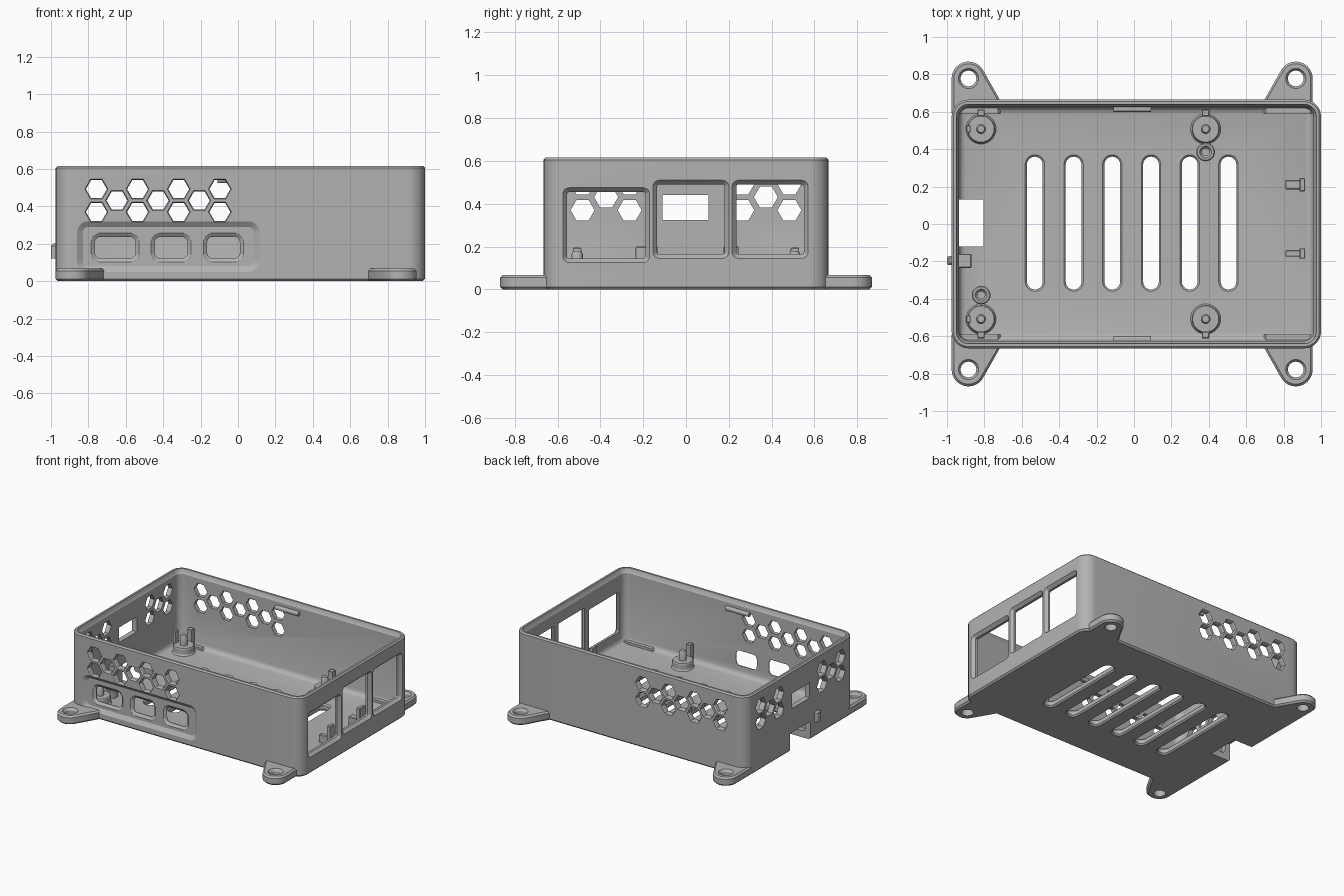
import bpy, bmesh
from math import sin, cos, pi, radians

old = bpy.data.objects.get("Cube")
if old:
    bpy.data.objects.remove(old, do_unlink=True)

grey = bpy.data.materials.new("light_grey_plastic")
grey.use_nodes = True
GREY = (0.45, 0.45, 0.45, 1)
grey.diffuse_color = GREY
grey.node_tree.nodes["Principled BSDF"].inputs["Base Color"].default_value = GREY

# Outer faces of the case
LEFT, RIGHT, SIDE, TOP, WALL, FLOOR = 1.0, -0.975, 0.665, 0.615, 0.04, 0.05
MID = (LEFT + RIGHT) / 2


def rounded(u0, u1, v0, v1, r):
    """Rounded rectangle outline that can grow outward."""
    def shape(g):
        rad = max(r + g, 0.002)
        pts = []
        for k, (u, v) in enumerate(((u1, v1), (u0, v1), (u0, v0), (u1, v0))):
            su, sv = (1 if u == u1 else -1), (1 if v == v1 else -1)
            cu, cv = u + su * (g - rad), v + sv * (g - rad)
            for i in range(8):
                a = (k + i / 7) * pi / 2
                pts.append((cu + rad * cos(a), cv + rad * sin(a)))
        return pts
    return shape


def circle(u, v, r, n=32):
    def shape(g):
        return [(u + (r + g) * cos(2 * pi * i / n), v + (r + g) * sin(2 * pi * i / n))
                for i in range(n)]
    return shape


def loft(name, axis, shape, steps):
    """Closed solid through (depth, grow) sections along an axis."""
    place = {"x": lambda u, v, d: (d, u, v),
             "y": lambda u, v, d: (u, d, v),
             "z": lambda u, v, d: (u, v, d)}[axis]
    bm = bmesh.new()
    rings = [[bm.verts.new(place(u, v, d)) for u, v in shape(g)] for d, g in steps]
    for a, b in zip(rings, rings[1:]):
        for i in range(len(a)):
            j = (i + 1) % len(a)
            bm.faces.new((a[i], a[j], b[j], b[i]))
    bm.faces.new(rings[0])
    bm.faces.new(rings[-1])
    bmesh.ops.recalc_face_normals(bm, faces=bm.faces)
    mesh = bpy.data.meshes.new(name)
    bm.to_mesh(mesh)
    bm.free()
    mesh.materials.append(grey)
    ob = bpy.data.objects.new(name, mesh)
    bpy.context.collection.objects.link(ob)
    return ob


def box(name, x0, x1, y0, y1, z0, z1, r=0.004):
    return loft(name, "z", rounded(x0, x1, y0, y1, r), [(z0, 0), (z1 - r, 0), (z1, -r)])


def cut(target, cutter):
    bpy.context.view_layer.objects.active = target
    mod = target.modifiers.new("cut", "BOOLEAN")
    mod.operation, mod.solver, mod.object = "DIFFERENCE", "EXACT", cutter
    bpy.ops.object.modifier_apply(modifier=mod.name)
    bpy.data.objects.remove(cutter, do_unlink=True)


def hole(axis, shape, face, inward, grow, depth):
    """Cutter through a wall with a chamfered mouth on its outer face."""
    return loft("cutter", axis, shape, [(face - inward * 0.03, grow), (face, grow),
                                        (face + inward * depth, 0), (face + inward * 0.1, 0)])


# Open tray: outside skin, rim with lip, inner wall and floor fillet
case = loft("case_body", "z", rounded(RIGHT, LEFT, -SIDE, SIDE, 0.09), [
    (0, -0.012), (0.012, 0), (TOP - 0.01, 0), (TOP, -0.01), (TOP, -0.025),
    (TOP - 0.02, -0.03), (TOP - 0.035, -WALL), (0.085, -WALL),
    (0.068, -0.045), (0.056, -0.056), (FLOOR, -0.075)])

# Floor vent slots
for i in range(6):
    x = -0.53 + i * 0.207
    cut(case, loft("cutter", "z", rounded(x - 0.042, x + 0.042, -0.35, 0.36, 0.042),
                   [(-0.05, 0.01), (0, 0.01), (0.01, 0), (0.04, 0), (FLOOR, 0.01), (0.1, 0.01)]))


# Honeycomb vents
def honeycomb(axis, face, inward, start, columns):
    for c in range(columns):
        for z in ((0.492, 0.37) if c % 2 == 0 else (0.431,)):
            cut(case, hole(axis, circle(start + c * 0.11, z, 0.056, 6), face, inward, 0.006, 0.008))


honeycomb("y", -SIDE, 1, -0.757, 7)
honeycomb("y", SIDE, -1, -0.757, 7)
honeycomb("x", RIGHT, 1, -0.483, 3)
honeycomb("x", RIGHT, 1, 0.263, 3)

# Front recess and its three ports
cut(case, loft("cutter", "y", rounded(-0.83, 0.085, 0.08, 0.29, 0.03),
               [(-SIDE - 0.03, 0.03), (-SIDE, 0.03), (-SIDE + 0.02, 0)]))
for x0, x1 in ((-0.765, -0.548), (-0.445, -0.27), (-0.165, 0.01)):
    cut(case, hole("y", rounded(x0, x1, 0.122, 0.237, 0.03), -SIDE + 0.02, 1, 0.02, 0.014))

# Three big windows in the left end
for y0, y1, z0, z1 in ((-0.555, -0.19, 0.145, 0.455), (-0.135, 0.18, 0.165, 0.49),
                       (0.235, 0.55, 0.165, 0.49)):
    cut(case, hole("x", rounded(y0, y1, z0, z1, 0.01), LEFT, -1, 0.02, 0.022))

# Slot and bottom notch in the right end
cut(case, hole("x", rounded(-0.11, 0.105, 0.325, 0.44, 0.004), RIGHT, 1, 0, 0.02))
cut(case, box("cutter", -1.1, -0.805, -0.12, 0.13, -0.1, 0.14))

parts = [case]


# Screw ears at the four corners
def ear_shape(cx, cy, sx, sy):
    def shape(g):
        r = 0.09 + g
        pts = [(cx + sx * r, sy * 0.59)]
        for i in range(17):
            a = radians(149 * i / 16)
            pts.append((cx + sx * r * cos(a), cy + sy * r * sin(a)))
        pts += [(cx - sx * (0.17 + g), sy * 0.66), (cx - sx * (0.17 + g), sy * 0.59)]
        return pts
    return shape


for cx, sx, xname in ((-0.885, -1, "right"), (0.865, 1, "left")):
    for sy, yname in ((-1, "front"), (1, "back")):
        cy = sy * 0.778
        ear = loft(f"{yname}_{xname}_screw_ear", "z", ear_shape(cx, cy, sx, sy),
                   [(0, -0.012), (0.012, 0), (0.055, 0), (0.068, -0.012)])
        cut(ear, loft("cutter", "z", circle(cx, cy, 0.042),
                      [(-0.05, 0), (0.05, 0), (0.068, 0.012), (0.1, 0.012)]))
        parts.append(ear)

# Board standoffs with pin and snap tabs
for x in (-0.818, 0.383):
    for sy in (-1, 1):
        y = sy * 0.508
        parts.append(loft("standoff", "z", circle(x, y, 0.07),
                          [(0.045, 0.014), (0.06, 0.004), (0.1, 0.004), (0.106, 0)]))
        parts.append(loft("standoff_pin", "z", circle(x, y, 0.026),
                          [(0.1, 0), (0.165, 0), (0.18, -0.008)]))
        ends = sorted((sy * 0.575, sy * 0.612))
        parts.append(box("standoff_tab", x - 0.02, x + 0.02, *ends, 0.045, 0.195))
        if x < 0:
            parts.append(box("standoff_side_tab", x - 0.078, x - 0.055, y - 0.02, y + 0.02,
                             0.045, 0.195))

# Small blind screw bosses
for x, y in ((-0.817, -0.38), (0.383, 0.385)):
    parts.append(loft("screw_boss", "z", circle(x, y, 0.05, 24),
                      [(0.045, 0), (0.1, 0), (0.106, -0.006), (0.106, -0.018),
                       (0.09, -0.03), (0.055, -0.03)]))

# Board clips beside the left end, each a post with a hook
for y0, y1 in ((0.175, 0.245), (-0.185, -0.13)):
    parts.append(box("board_clip_post", 0.885, 0.915, y0, y1, 0.045, 0.2))
    parts.append(box("board_clip_hook", 0.81, 0.89, y0 + 0.01, y1 - 0.01, 0.045, 0.11))

# Clip through the right end
parts.append(box("end_clip_outside", -1.0, -0.93, -0.22, -0.17, 0.12, 0.2, 0.012))
parts.append(box("end_clip_inside", -0.945, -0.87, -0.235, -0.16, 0.045, 0.2))

# Lid latch ridges under the rim, front and back
for sy in (-1, 1):
    y0, y1 = sorted((sy * 0.6, sy * 0.635))
    parts.append(loft("lid_latch_ridge", "x", rounded(y0, y1, 0.525, 0.555, 0.012),
                      [(-0.11, 0), (0.09, 0)]))

# Smooth curved surfaces, keep sharp edges
bpy.ops.object.select_all(action="DESELECT")
for ob in parts:
    ob.select_set(True)
bpy.context.view_layer.objects.active = case
bpy.ops.object.shade_smooth_by_angle(angle=radians(30))
